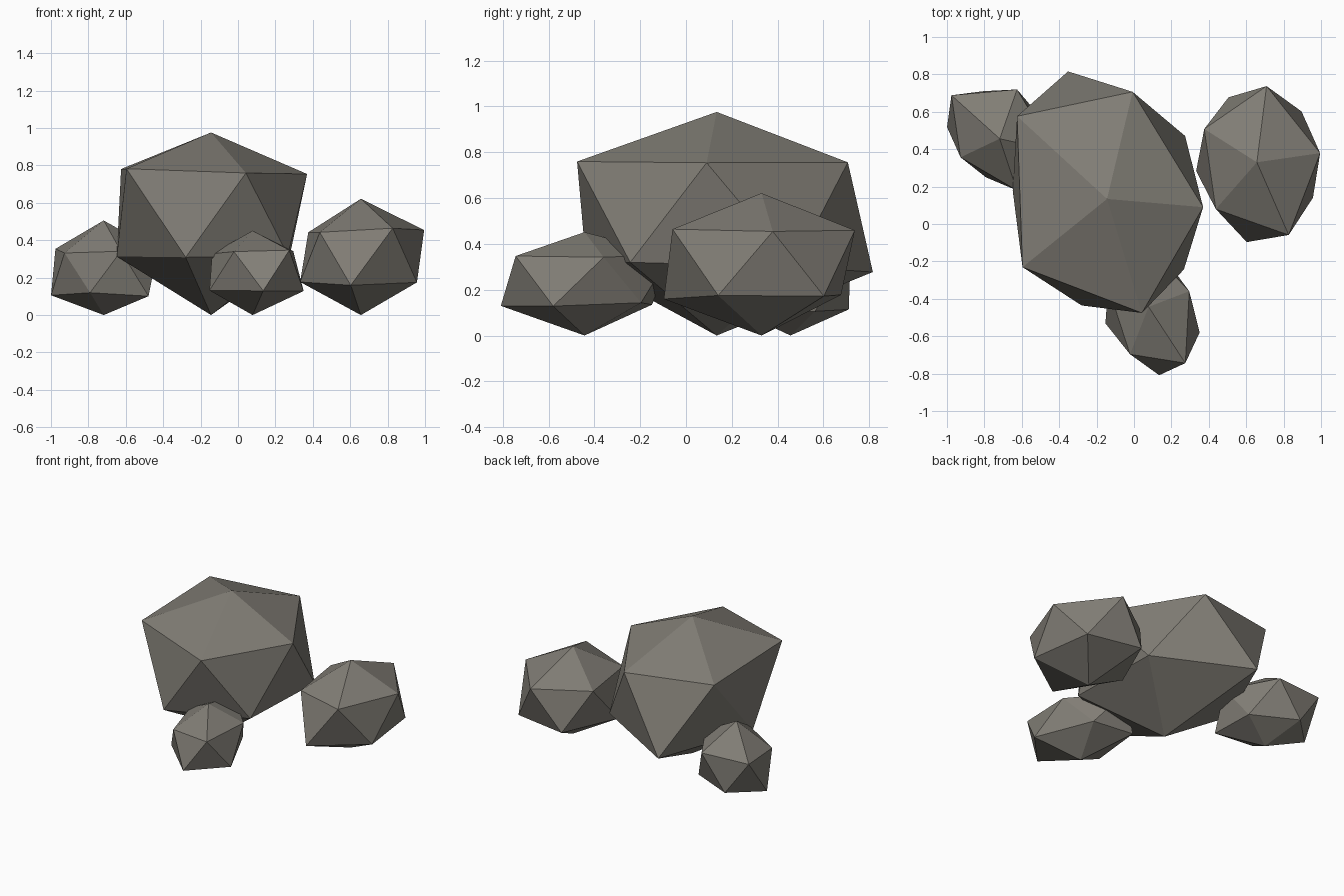
import bpy, bmesh, math
from mathutils import Matrix

if "Cube" in bpy.data.objects:
    bpy.data.objects.remove(bpy.data.objects["Cube"])

stone = bpy.data.materials.new("grey_stone")
stone.diffuse_color = (0.22, 0.207, 0.18, 1.0)
stone.use_nodes = True
stone.node_tree.nodes["Principled BSDF"].inputs["Base Color"].default_value = stone.diffuse_color


def make_rock(name, centre, ring, height, turn, bumps):
    """Faceted boulder: an icosphere whose corners are pushed in or out.
    ring = x and y radius of the corner rings, bumps = push factors for
    (bottom, lower ring from 36 deg, upper ring from 0 deg, top)."""
    bottom, lower, upper, top = bumps
    bm = bmesh.new()
    bmesh.ops.create_icosphere(bm, subdivisions=1, radius=1.0)
    for v in bm.verts:
        deg = math.degrees(math.atan2(v.co.y, v.co.x)) % 360
        if v.co.z > 0.9:
            v.co *= top
        elif v.co.z < -0.9:
            v.co *= bottom
        elif v.co.z > 0:
            # the upper ring has a corner at 0 degrees
            v.co *= upper[round(deg / 72) % 5]
        else:
            v.co *= lower[round((deg - 36) / 72) % 5]
    # the ring of an icosphere has radius 2 / sqrt(5)
    k = math.sqrt(5) / 2
    size = Matrix.Diagonal((ring[0] * k, ring[1] * k, height, 1))
    bm.transform(Matrix.Translation(centre)
                 @ Matrix.Rotation(math.radians(turn), 4, 'Z') @ size)
    # rest the lowest corner on the ground
    for v in bm.verts:
        v.co.z = max(v.co.z, 0.0)
    mesh = bpy.data.meshes.new(name)
    bm.to_mesh(mesh)
    bm.free()
    mesh.materials.append(stone)
    obj = bpy.data.objects.new(name, mesh)
    bpy.context.collection.objects.link(obj)
    return obj


# Large boulder in the middle
make_rock("large_boulder", (-0.144, 0.134, 0.532), (0.657, 0.531), 0.525, -73,
          (1.013, (0.905, 0.985, 1.085, 0.93, 0.95),
           (0.97, 0.947, 0.955, 1.06, 1.067), 0.846))

# Medium boulder on the right
make_rock("right_boulder", (0.657, 0.330, 0.313), (0.34, 0.40), 0.315, 8.2,
          (0.994, (1.0, 0.96, 0.965, 1.09, 0.98),
           (1.005, 1.04, 0.92, 0.92, 1.075), 0.98))

# Small boulder at the front
make_rock("front_boulder", (0.078, -0.443, 0.24), (0.24, 0.362), 0.235, 21,
          (1.02, (0.92, 1.0, 1.03, 1.05, 1.06),
           (0.97, 1.08, 0.84, 0.945, 1.02), 0.9))

# Small boulder at the back left
make_rock("left_boulder", (-0.718, 0.456, 0.223), (0.31, 0.242), 0.262, 138,
          (0.85, (1.0, 0.88, 1.04, 1.0, 0.93),
           (1.12, 0.93, 1.01, 1.02, 1.12), 1.08))
